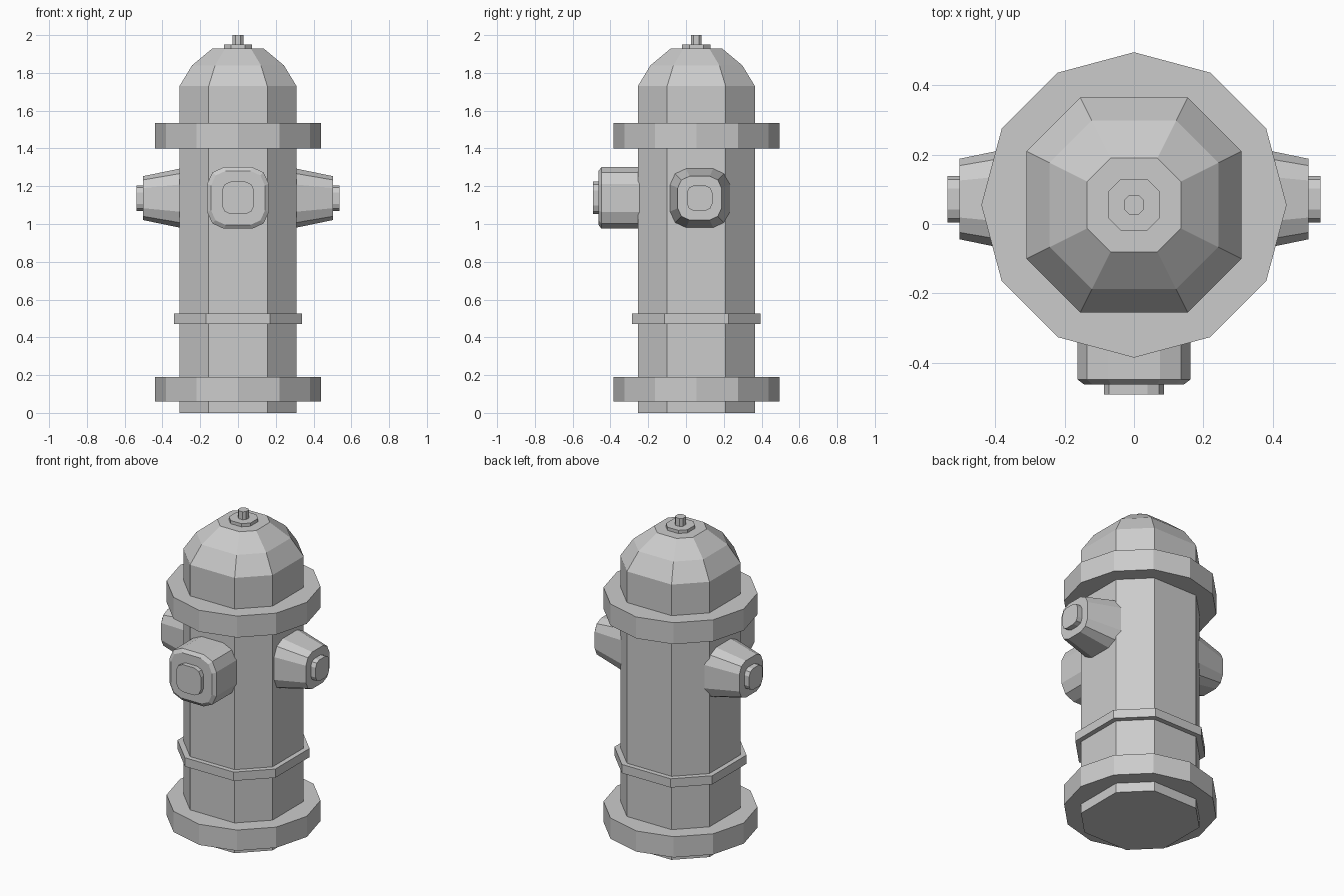
import bpy, math
from mathutils import Matrix, Vector

if "Cube" in bpy.data.objects:
    bpy.data.objects.remove(bpy.data.objects["Cube"])

CY = 0.055  # body axis in y

def quad_sym(pts):
    """Repeat the points of one quadrant around the axis."""
    out = []
    for k in range(4):
        c, s = round(math.cos(k * math.pi / 2)), round(math.sin(k * math.pi / 2))
        out += [(c * x - s * y, s * x + c * y) for x, y in pts]
    return out

# Cross-sections with unit half-width
OCT = quad_sym([(1, 0.5), (0.5, 1)])
ROUND_SQUARE = quad_sym([(1, 0.46), (0.83, 0.83), (0.46, 1)])
TWELVE = [(math.cos(i * math.pi / 6), math.sin(i * math.pi / 6)) for i in range(12)]

def loft(name, section, rings, matrix):
    """Stack scaled copies of a section along local z; rings are (height, half-width)."""
    n = len(section)
    verts = [matrix @ Vector((x * r, y * r, z)) for z, r in rings for x, y in section]
    faces = [(k * n + i, k * n + (i + 1) % n, (k + 1) * n + (i + 1) % n, (k + 1) * n + i)
             for k in range(len(rings) - 1) for i in range(n)]
    faces.append(tuple(reversed(range(n))))
    faces.append(tuple(range((len(rings) - 1) * n, len(rings) * n)))
    mesh = bpy.data.meshes.new(name)
    mesh.from_pydata(verts, [], faces)
    obj = bpy.data.objects.new(name, mesh)
    bpy.context.collection.objects.link(obj)
    return obj

upright = Matrix.Translation((0, CY, 0))

# Barrel with faceted dome
loft("barrel", OCT, [(0, 0.31), (1.73, 0.31), (1.84, 0.243), (1.93, 0.135)], upright)

# Flanges and thin band
loft("base_flange", TWELVE, [(0.06, 0.44), (0.19, 0.44)], upright)
loft("upper_flange", TWELVE, [(1.40, 0.44), (1.535, 0.44)], upright)
loft("barrel_band", OCT, [(0.47, 0.34), (0.525, 0.34)], upright)

# Operating nut on top
loft("nut_plate", OCT, [(1.92, 0.075), (1.95, 0.075)], upright)
loft("nut_stem", OCT, [(1.94, 0.028), (2.0, 0.028)], upright)

# Front outlet
front = Matrix.Translation((0, 0, 1.138)) @ Matrix.Rotation(math.pi / 2, 4, 'X')
loft("front_outlet", ROUND_SQUARE, [(0.24, 0.163), (0.448, 0.163), (0.463, 0.143)], front)
loft("front_outlet_cap", ROUND_SQUARE, [(0.45, 0.086), (0.492, 0.086)], front)

# Tapered side outlets
for side, sign in (("right", 1), ("left", -1)):
    m = Matrix.Translation((0, 0.072, 1.137)) @ Matrix.Rotation(sign * math.pi / 2, 4, 'Y')
    loft(side + "_outlet", ROUND_SQUARE, [(0.29, 0.16), (0.503, 0.116)], m)
    loft(side + "_outlet_cap", ROUND_SQUARE, [(0.49, 0.067), (0.537, 0.067)], m)
